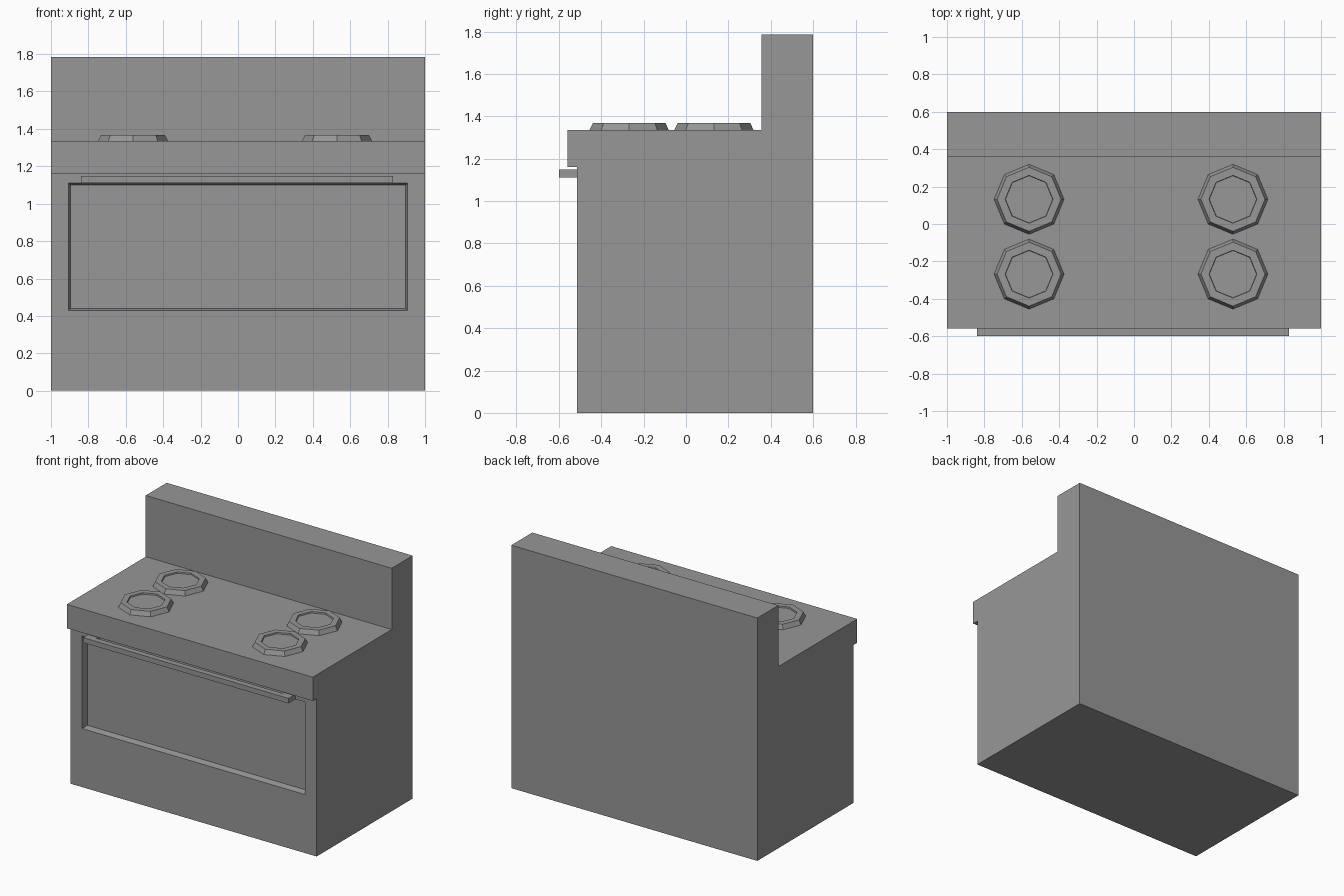
import bpy, bmesh, math
from mathutils import Matrix

if "Cube" in bpy.data.objects:
    bpy.data.objects.remove(bpy.data.objects["Cube"])

grey = bpy.data.materials.new("stove_grey")
grey.diffuse_color = (0.31, 0.31, 0.31, 1)
grey.use_nodes = True
grey.node_tree.nodes["Principled BSDF"].inputs["Base Color"].default_value = grey.diffuse_color


def finish(bm, name):
    bmesh.ops.recalc_face_normals(bm, faces=bm.faces)
    mesh = bpy.data.meshes.new(name)
    bm.to_mesh(mesh)
    bm.free()
    mesh.materials.append(grey)
    obj = bpy.data.objects.new(name, mesh)
    bpy.context.collection.objects.link(obj)
    return obj


def extrude_profile(points, vec):
    """Solid made by sweeping a flat outline along vec."""
    bm = bmesh.new()
    face = bm.faces.new([bm.verts.new(p) for p in points])
    new = bmesh.ops.extrude_face_region(bm, geom=[face])["geom"]
    bmesh.ops.translate(bm, vec=vec, verts=[v for v in new if isinstance(v, bmesh.types.BMVert)])
    bmesh.ops.recalc_face_normals(bm, faces=bm.faces)
    return bm


# Stove body: side outline with worktop lip and backsplash
FRONT, LIP, BACK, SPLASH = -0.515, -0.56, 0.6, 0.357
outline = [(FRONT, 0), (BACK, 0), (BACK, 1.785), (SPLASH, 1.785),
           (SPLASH, 1.335), (LIP, 1.335), (LIP, 1.16), (FRONT, 1.16)]
bm = extrude_profile([(-1, y, z) for y, z in outline], (2, 0, 0))

# Oven window: recess with slightly tapered walls
door = min((f for f in bm.faces if f.normal.y < -0.9),
           key=lambda f: f.calc_center_median().z)


def inset_to(face, half_x, z0, z1, y):
    bmesh.ops.inset_individual(bm, faces=[face], thickness=0.01)
    mid = face.calc_center_median().z
    for v in face.verts:
        v.co = (math.copysign(half_x, v.co.x), y, z1 if v.co.z > mid else z0)


inset_to(door, 0.906, 0.43, 1.11, FRONT)
inset_to(door, 0.896, 0.44, 1.10, FRONT + 0.045)
finish(bm, "stove_body")

# Door handle: bar with a post at each end
handle = [(-0.84, FRONT), (-0.84, -0.6), (0.83, -0.6), (0.83, FRONT),
          (0.75, FRONT), (0.75, -0.557), (-0.76, -0.557), (-0.76, FRONT)]
finish(extrude_profile([(x, y, 1.112) for x, y in handle], (0, 0, 0.037)), "door_handle")

# Burners: tapered octagons with a shallow dished top
rings = [(0.187, 1.335), (0.171, 1.368), (0.128, 1.368), (0.126, 1.358)]
for side, x in (("left", -0.561), ("right", 0.529)):
    for row, y in (("front", -0.268), ("back", 0.132)):
        bm = bmesh.new()
        loops = [[bm.verts.new((x + r * math.cos(i * math.pi / 4),
                                y + r * math.sin(i * math.pi / 4), z)) for i in range(8)]
                 for r, z in rings]
        for a, b in zip(loops, loops[1:]):
            for i in range(8):
                j = (i + 1) % 8
                bm.faces.new((a[i], a[j], b[j], b[i]))
        bm.faces.new(loops[0][::-1])
        bm.faces.new(loops[-1])
        finish(bm, f"burner_{row}_{side}")
